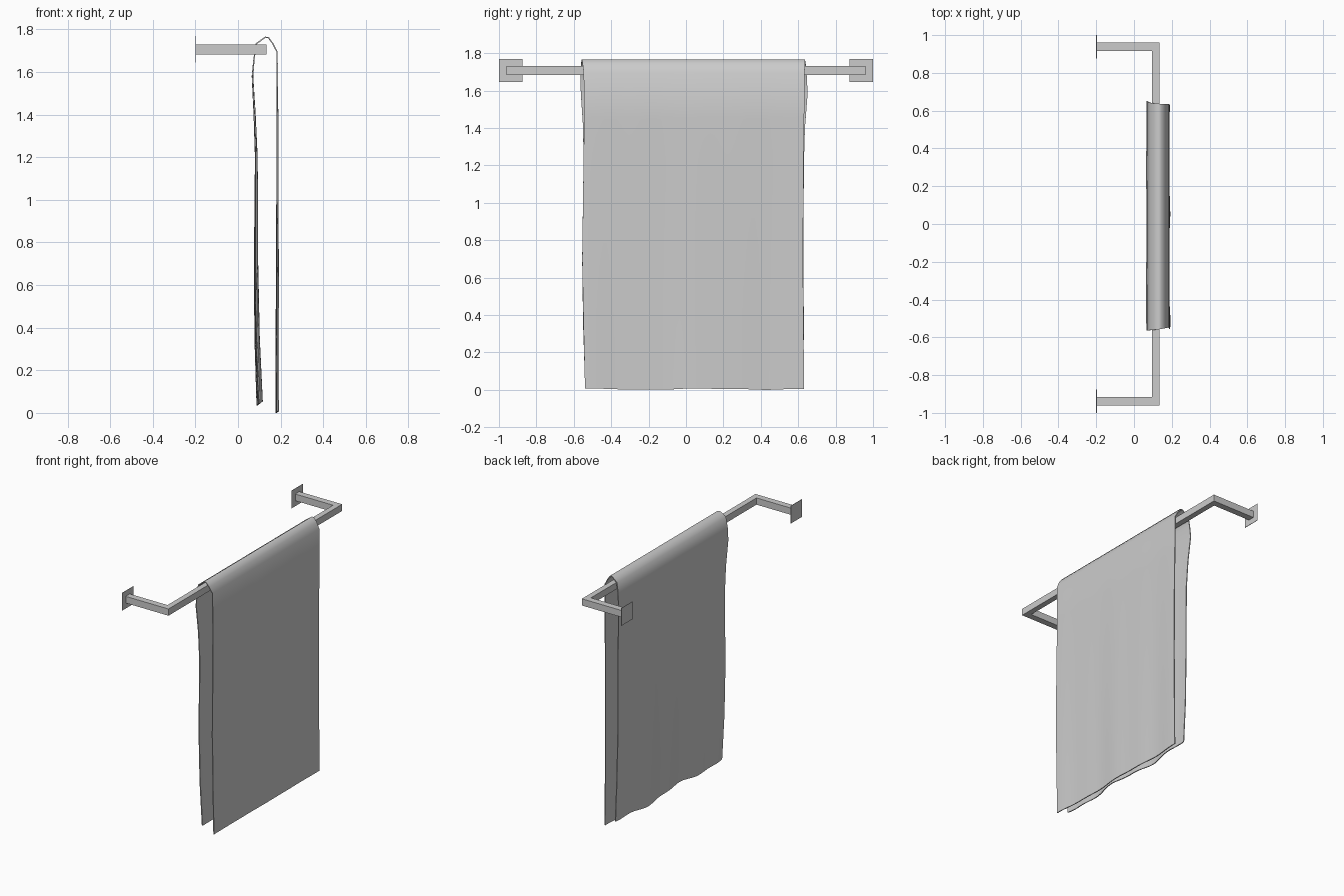
import bpy, bmesh, math
from mathutils import Vector

cube = bpy.data.objects.get("Cube")
if cube:
    bpy.data.objects.remove(cube)


def make_material(name, rgb):
    mat = bpy.data.materials.new(name)
    mat.use_nodes = True
    mat.diffuse_color = (*rgb, 1)
    mat.node_tree.nodes["Principled BSDF"].inputs["Base Color"].default_value = (*rgb, 1)
    return mat


grey = make_material("soft grey", (0.6, 0.6, 0.6))


def add_object(name, bm):
    bmesh.ops.recalc_face_normals(bm, faces=bm.faces)
    mesh = bpy.data.meshes.new(name)
    bm.to_mesh(mesh)
    bm.free()
    mesh.materials.append(grey)
    obj = bpy.data.objects.new(name, mesh)
    bpy.context.collection.objects.link(obj)
    return obj


def box(name, low, high):
    low, high = Vector(low), Vector(high)
    bm = bmesh.new()
    bmesh.ops.create_cube(bm, size=1)
    bmesh.ops.scale(bm, vec=high - low, verts=bm.verts)
    bmesh.ops.translate(bm, vec=(low + high) / 2, verts=bm.verts)
    return add_object(name, bm)


# Square rail with an arm and a wall plate at each end
RAIL_LOW, RAIL_HIGH = 1.683, 1.73
box("rail", (0.095, -0.96, RAIL_LOW), (0.134, 0.96, RAIL_HIGH))
for side, sign in (("left", 1), ("right", -1)):
    near, far = sorted((sign * 0.915, sign * 0.96))
    box(side + "_arm", (-0.198, near, RAIL_LOW), (0.095, far, RAIL_HIGH))
    near, far = sorted((sign * 0.875, sign * 1.0))
    box(side + "_wall_plate", (-0.2, near, 1.645), (-0.197, far, 1.768))

# Draped towel: x, z, right edge y, left edge y, from back hem to front hem
PROFILE = [
    (0.102, 0.045, -0.540, 0.628), (0.090, 0.35, -0.550, 0.630),
    (0.085, 0.70, -0.555, 0.628), (0.086, 1.20, -0.548, 0.630),
    (0.078, 1.40, -0.550, 0.636), (0.068, 1.58, -0.562, 0.650),
    (0.075, 1.66, -0.565, 0.647), (0.086, 1.733, -0.562, 0.642),
    (0.110, 1.750, -0.560, 0.638), (0.128, 1.763, -0.558, 0.637),
    (0.143, 1.761, -0.556, 0.636), (0.162, 1.735, -0.552, 0.636),
    (0.183, 1.695, -0.547, 0.634), (0.185, 1.45, -0.545, 0.632),
    (0.185, 1.20, -0.548, 0.628), (0.185, 0.70, -0.555, 0.626),
    (0.184, 0.35, -0.548, 0.628), (0.184, 0.0, -0.540, 0.632),
]
COLUMNS = 64


def ripple(y, phase):
    return 0.7 * math.sin(10 * y + phase) + 0.3 * math.sin(23 * y + 2 * phase)


bm = bmesh.new()
rows = []
for i, (x, z, y_right, y_left) in enumerate(PROFILE):
    back = i < 8
    drop = max(0, min(1, (1.68 - z) / 1.68))
    row = []
    for c in range(COLUMNS + 1):
        y = y_right + (y_left - y_right) * c / COLUMNS
        wave = ripple(y, 2.0 if back else 0.5)
        dx = wave * drop * (0.013 if back else 0.006)
        dz = 0.0
        if i == 0:
            dz = 0.01 * wave
        elif i == len(PROFILE) - 1:
            dz = 0.004 * (1 + wave)
        row.append(bm.verts.new((x + dx, y, z + dz)))
    rows.append(row)
for a, b in zip(rows, rows[1:]):
    for c in range(COLUMNS):
        bm.faces.new((a[c], a[c + 1], b[c + 1], b[c]))

# Thin cloth, smooth across the panels and crisp at the hems
towel = add_object("towel", bm)
towel.data.shade_smooth()
thick = towel.modifiers.new("cloth thickness", "SOLIDIFY")
thick.thickness = 0.006
thick.offset = 0
hems = towel.modifiers.new("crisp hems", "EDGE_SPLIT")
hems.split_angle = math.radians(60)
